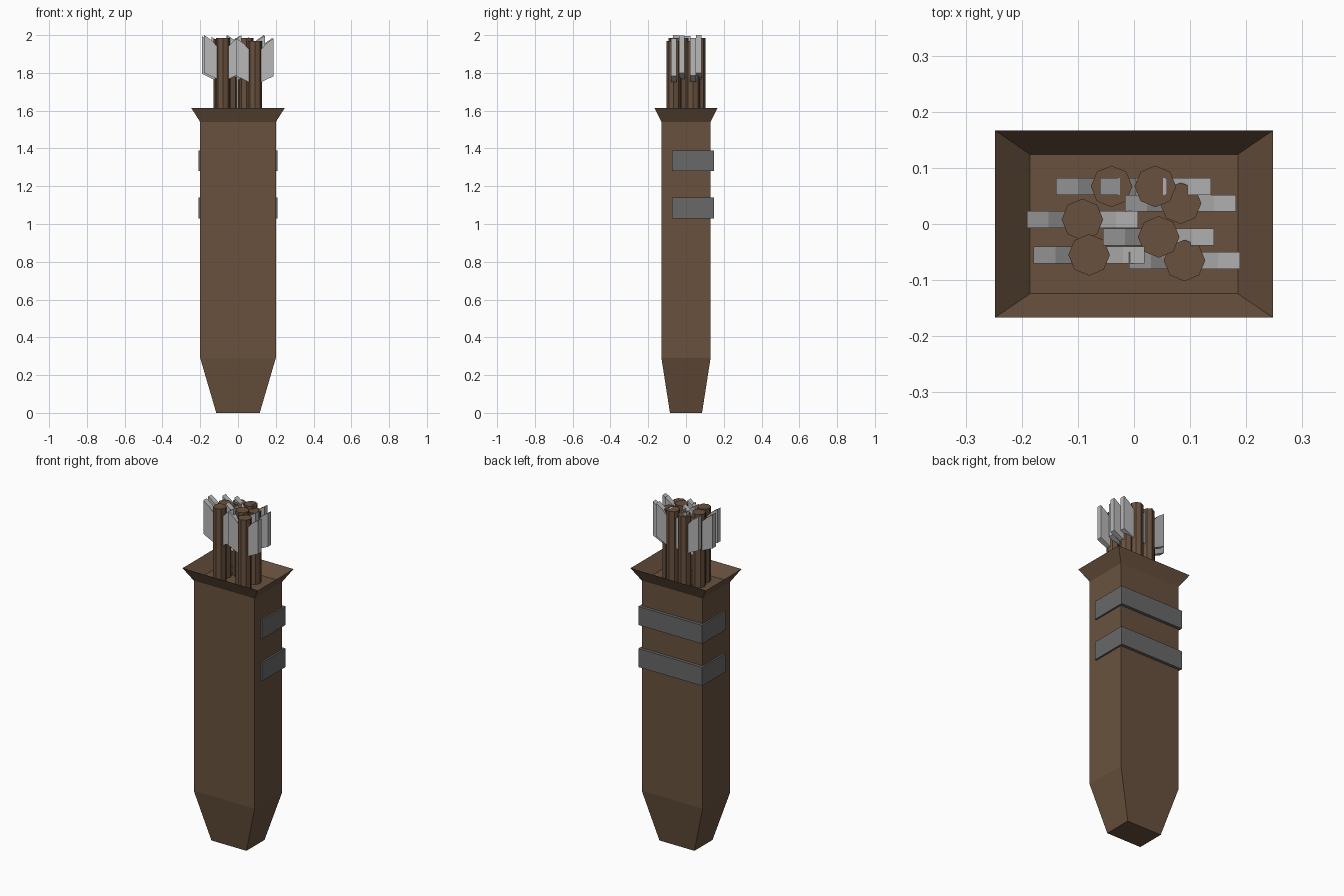
import bpy, bmesh

if "Cube" in bpy.data.objects:
    bpy.data.objects.remove(bpy.data.objects["Cube"])


def material(name, rgb):
    m = bpy.data.materials.new(name)
    m.diffuse_color = (*rgb, 1)
    m.use_nodes = True
    m.node_tree.nodes["Principled BSDF"].inputs["Base Color"].default_value = m.diffuse_color
    return m


LEATHER = material("leather", (0.14, 0.083, 0.048))
WOOD = material("wood", (0.14, 0.083, 0.048))
STRAP = material("strap_grey", (0.14, 0.14, 0.14))
FEATHER = material("feather_grey", (0.48, 0.48, 0.48))


def finish(name, bm, mat):
    bmesh.ops.recalc_face_normals(bm, faces=bm.faces)
    me = bpy.data.meshes.new(name)
    bm.to_mesh(me)
    bm.free()
    me.materials.append(mat)
    ob = bpy.data.objects.new(name, me)
    bpy.context.collection.objects.link(ob)
    return ob


def loft(name, rings, mat):
    """Skin a list of equal-length point rings and cap both ends."""
    bm = bmesh.new()
    loops = [[bm.verts.new(p) for p in ring] for ring in rings]
    n = len(loops[0])
    for a, b in zip(loops, loops[1:]):
        for i in range(n):
            j = (i + 1) % n
            bm.faces.new((a[i], a[j], b[j], b[i]))
    bm.faces.new(loops[0][::-1])
    bm.faces.new(loops[-1])
    return finish(name, bm, mat)


def rect(hx, y0, y1, z):
    return [(-hx, y0, z), (hx, y0, z), (hx, y1, z), (-hx, y1, z)]


# Quiver body: tapered foot, straight case, flared lip, recessed mouth
sections = [(0.115, 0.085, 0), (0.2, 0.13, 0.29), (0.2, 0.13, 1.54),
            (0.248, 0.167, 1.615), (0.185, 0.124, 1.545)]
loft("quiver_body", [rect(hx, -hy, hy, z) for hx, hy, z in sections], LEATHER)

# Straps around the sides and back
for i, z in enumerate((1.03, 1.28)):
    loft(f"strap_{i + 1}", [rect(0.21, -0.074, 0.148, z),
                            rect(0.21, -0.074, 0.148, z + 0.11)], STRAP)

# Arrows: octagonal shaft with a swept fletching on each side
arrows = [(-0.04, 0.067, 1.975), (0.038, 0.067, 1.985), (0.083, 0.037, 1.97),
          (-0.092, 0.008, 1.98), (0.044, -0.023, 1.984),
          (-0.08, -0.055, 1.985), (0.09, -0.065, 1.968)]
fletch_profile = [(0.03, -0.218), (0.099, -0.185), (0.099, 0.015),
                  (0.06, -0.012), (0.03, -0.045)]
for i, (x, y, top) in enumerate(arrows):
    bm = bmesh.new()
    bmesh.ops.create_cone(bm, cap_ends=True, segments=8, radius1=0.037,
                          radius2=0.037, depth=top - 1.52)
    bmesh.ops.translate(bm, verts=bm.verts, vec=(x, y, (top + 1.52) / 2))
    finish(f"arrow_shaft_{i + 1}", bm, WOOD)
    for side, s in (("left", -1), ("right", 1)):
        rings = [[(x + s * px, y + dy, top + pz) for px, pz in fletch_profile]
                 for dy in (-0.015, 0.015)]
        loft(f"fletching_{side}_{i + 1}", rings, FEATHER)
